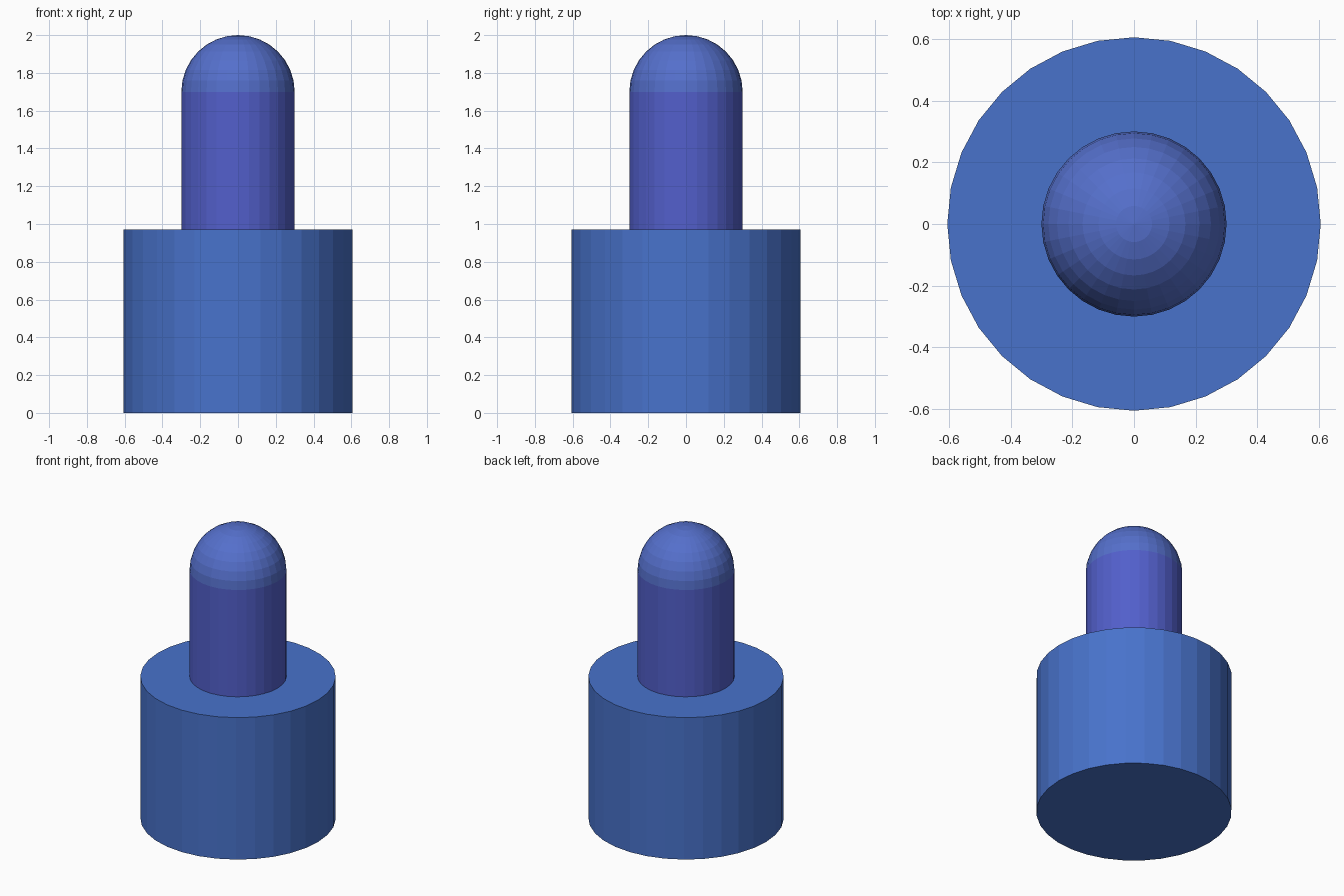
import bpy

if "Cube" in bpy.data.objects:
    bpy.data.objects.remove(bpy.data.objects["Cube"])

SIDES = 32
BASE_R, BASE_H = 0.605, 0.97
PIN_R, PIN_TOP = 0.30, 1.70


def paint(obj, name, color):
    mat = bpy.data.materials.new(name)
    mat.diffuse_color = (*color, 1.0)
    mat.use_nodes = True
    mat.node_tree.nodes["Principled BSDF"].inputs["Base Color"].default_value = mat.diffuse_color
    obj.data.materials.append(mat)


def cylinder(name, radius, z0, z1, color):
    bpy.ops.mesh.primitive_cylinder_add(
        vertices=SIDES, radius=radius, depth=z1 - z0, location=(0, 0, (z0 + z1) / 2))
    obj = bpy.context.object
    obj.name = name
    paint(obj, name + "_paint", color)
    return obj


# Wide base drum and the narrow pin standing on it
cylinder("base", BASE_R, 0.0, BASE_H, (0.065, 0.17, 0.60))
cylinder("pin", PIN_R, BASE_H, PIN_TOP, (0.085, 0.115, 0.60))

# Rounded tip of the pin; its lower half sits inside the pin
bpy.ops.mesh.primitive_uv_sphere_add(
    segments=SIDES, ring_count=16, radius=PIN_R, location=(0, 0, PIN_TOP))
tip = bpy.context.object
tip.name = "pin_tip"
paint(tip, "pin_tip_paint", (0.09, 0.16, 0.60))
